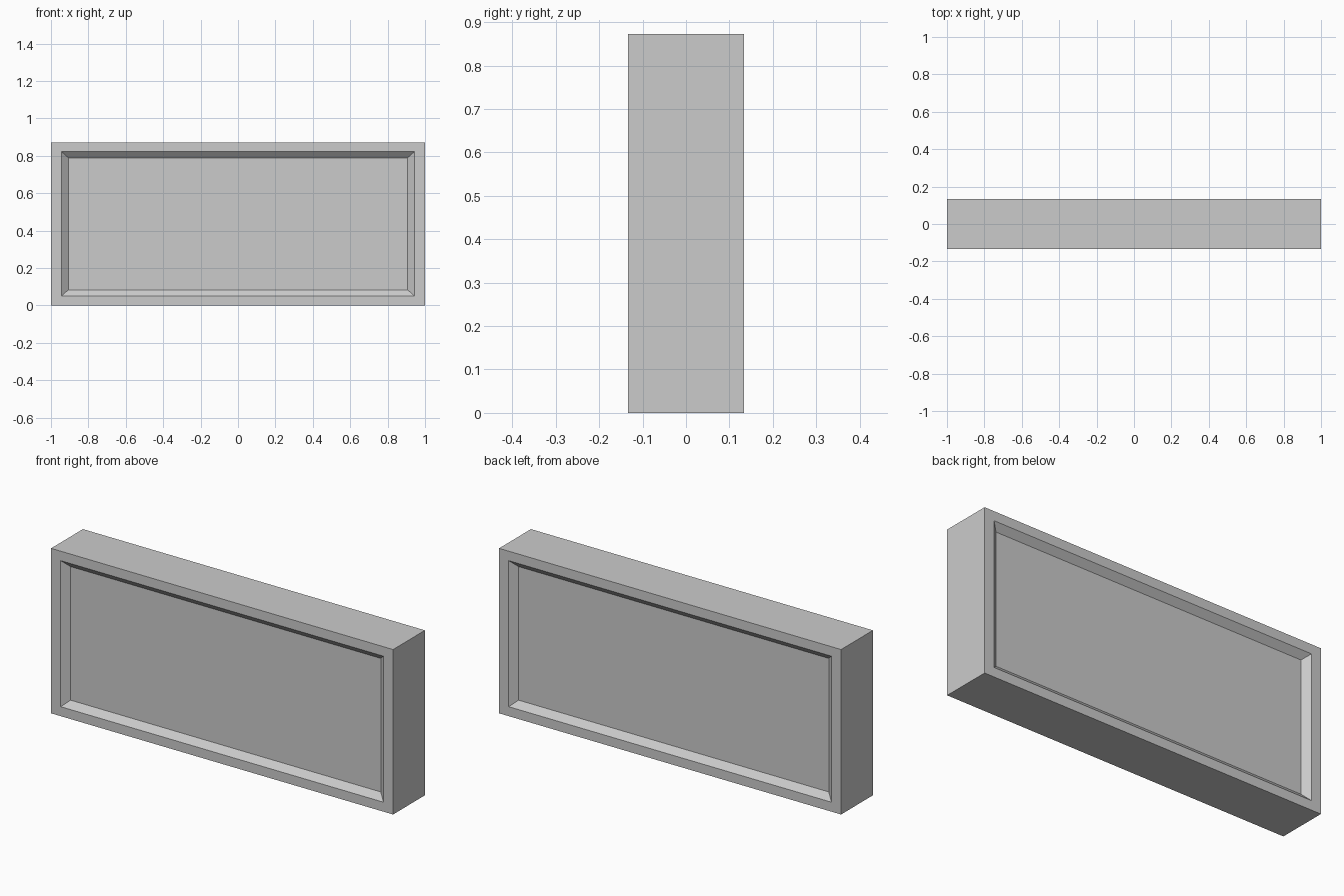
import bpy
import bmesh
from math import copysign

if "Cube" in bpy.data.objects:
    bpy.data.objects.remove(bpy.data.objects["Cube"], do_unlink=True)

WIDTH, DEPTH, HEIGHT = 2.0, 0.266, 0.872
RECESS = 0.03

# Plain grey material
grey = bpy.data.materials.new("light_grey")
grey.use_nodes = True
colour = (0.6, 0.6, 0.6, 1)
grey.diffuse_color = colour
grey.node_tree.nodes["Principled BSDF"].inputs["Base Color"].default_value = colour


def inset_to(bm, face, margin_x, margin_z, y):
    """Inset a face and place its new rim at the given margins and depth."""
    bmesh.ops.inset_individual(bm, faces=[face], thickness=0.02)
    for v in face.verts:
        v.co.x = copysign(WIDTH / 2 - margin_x, v.co.x)
        v.co.z = copysign(HEIGHT / 2 - margin_z, v.co.z)
        v.co.y = copysign(y, v.co.y)


# Solid block
bm = bmesh.new()
bmesh.ops.create_cube(bm, size=1)
bmesh.ops.scale(bm, vec=(WIDTH, DEPTH, HEIGHT), verts=bm.verts)
bm.normal_update()

# Bevelled recessed panel on the front and back, leaving a flat border
for face in [f for f in bm.faces if abs(f.normal.y) > 0.9]:
    inset_to(bm, face, 0.056, 0.05, DEPTH / 2)
    inset_to(bm, face, 0.093, 0.083, DEPTH / 2 - RECESS)

bmesh.ops.translate(bm, vec=(0, 0, HEIGHT / 2), verts=bm.verts)
bmesh.ops.recalc_face_normals(bm, faces=bm.faces)
mesh = bpy.data.meshes.new("recessed_panel_block")
bm.to_mesh(mesh)
bm.free()
mesh.materials.append(grey)
block = bpy.data.objects.new("recessed_panel_block", mesh)
bpy.context.collection.objects.link(block)
